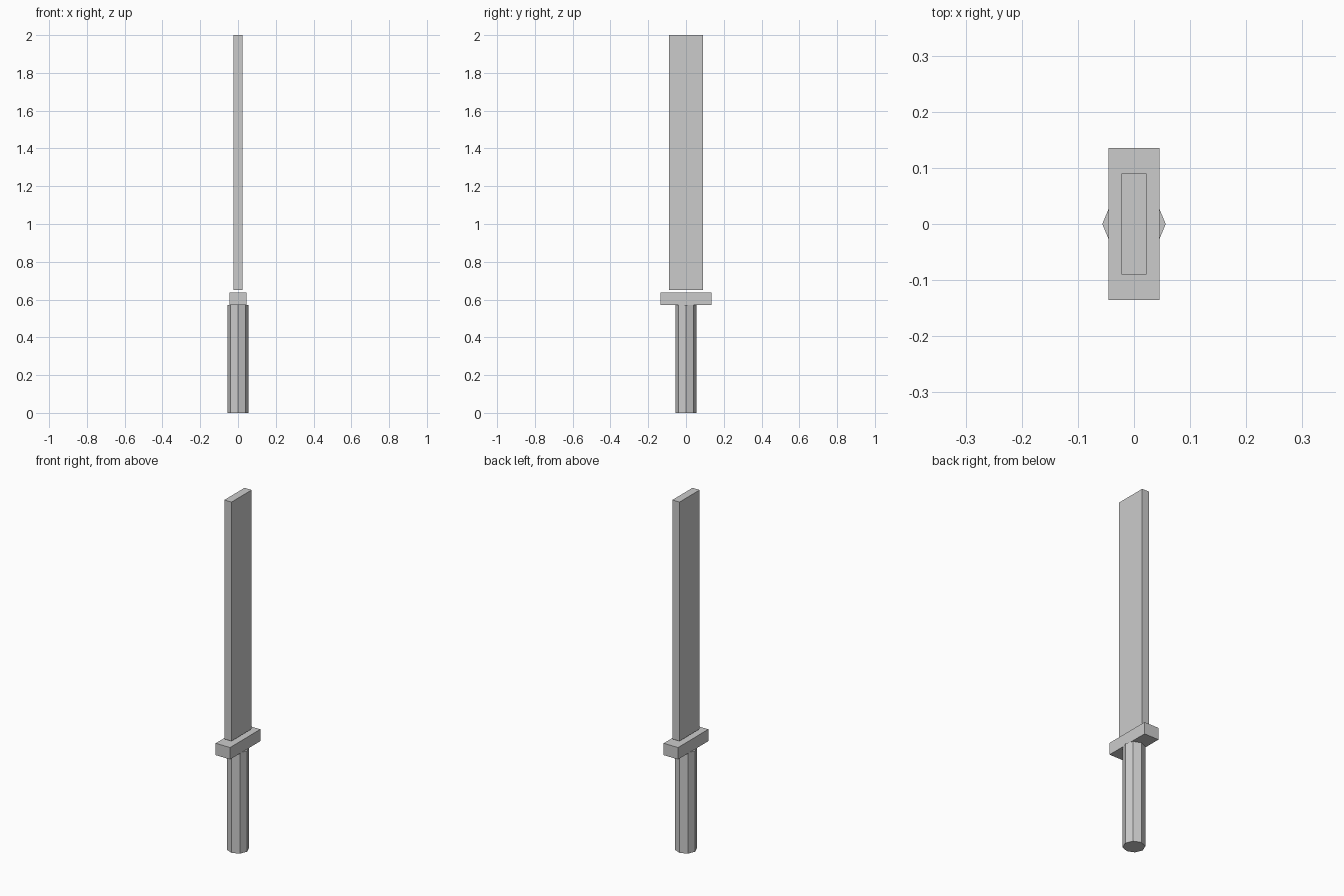
import bpy

default = bpy.data.objects.get("Cube")
if default:
    bpy.data.objects.remove(default, do_unlink=True)

grey = bpy.data.materials.new("plain grey")
grey.use_nodes = True
colour = (0.6, 0.6, 0.6, 1)
grey.diffuse_color = colour
grey.node_tree.nodes["Principled BSDF"].inputs["Base Color"].default_value = colour


def finish(name):
    obj = bpy.context.object
    obj.name = name
    bpy.ops.object.transform_apply(location=False, rotation=False, scale=True)
    obj.data.materials.append(grey)
    for face in obj.data.polygons:
        face.use_smooth = False
    return obj


def box(name, width, depth, bottom, top):
    bpy.ops.mesh.primitive_cube_add(size=1, location=(0, 0, (bottom + top) / 2))
    bpy.context.object.scale = (width, depth, top - bottom)
    return finish(name)


# Octagonal grip with corners on the axes
grip_top = 0.57
bpy.ops.mesh.primitive_cylinder_add(
    vertices=8, radius=0.0565, depth=grip_top, location=(0, 0, grip_top / 2))
finish("grip")

# Crossguard resting on the grip
box("guard", 0.09, 0.27, grip_top, 0.637)

# Flat blade, floating slightly above the guard
box("blade", 0.045, 0.18, 0.65, 2.0)
